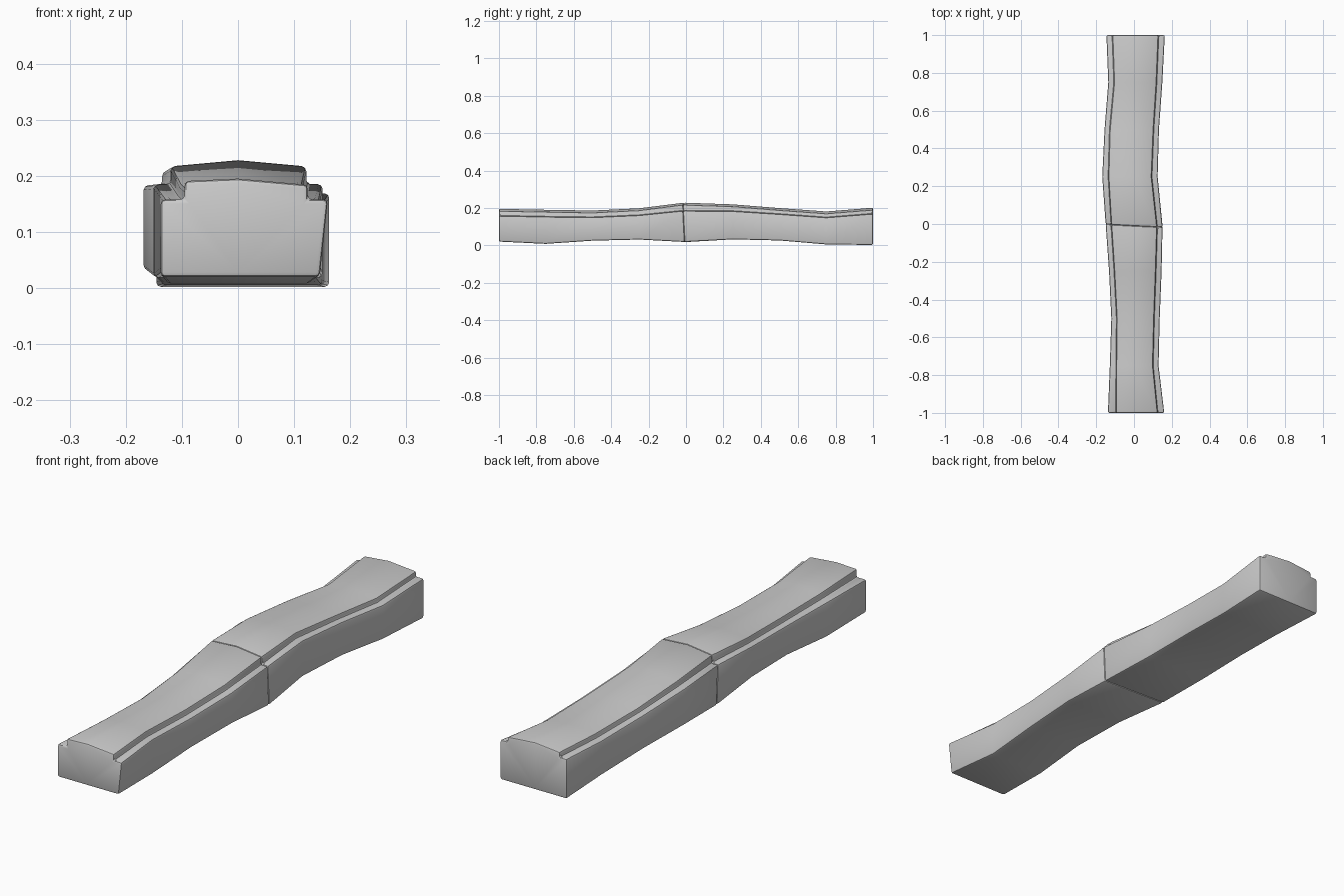
import bpy, bmesh

if "Cube" in bpy.data.objects:
    bpy.data.objects.remove(bpy.data.objects["Cube"])

# Stations along the curb:
# y, left outer, left inner, right inner, right outer, bottom z, ledge z, crown z
STATIONS = [
    (-1.00, -.138, -.095, .125, .161, .020, .158, .195),
    (-0.75, -.128, -.094, .100, .130, .008, .153, .190),
    (-0.50, -.120, -.091, .106, .136, .025, .150, .186),
    (-0.25, -.132, -.104, .115, .146, .031, .161, .198),
    (-0.005, -.150, -.120, .122, .151, .018, .185, .228),
    (0.25, -.168, -.135, .093, .125, .032, .183, .219),
    (0.50, -.156, -.128, .103, .132, .026, .167, .199),
    (0.75, -.136, -.105, .119, .150, .005, .149, .181),
    (1.00, -.146, -.114, .129, .163, .002, .169, .201),
]


def section(s):
    y, lo, li, ri, ro, zb, zl, zt = s
    drop = .004 if y == -1 else .011
    lean = .015 if y == -1 else 0
    pts = [(lo, zb), (0, zb), (ro - lean, zb), (ro, zl), (ri, zl), (ri, zt - .011),
           (0, zt), (li, zt - drop), (li, zl), (lo, zl)]
    # the joint in the middle is slightly skewed
    skew = (lambda x, z: -.05 * x - .05 * (z - .12)) if abs(y) < .1 else (lambda x, z: 0)
    return [(x, y + skew(x, z), z) for x, z in pts]


def stone(name, stations):
    bm = bmesh.new()
    rings = [[bm.verts.new(p) for p in section(s)] for s in stations]
    for a, b in zip(rings, rings[1:]):
        for i in range(len(a)):
            j = (i + 1) % len(a)
            bm.faces.new((a[i], a[j], b[j], b[i]))
    bm.faces.new(rings[0])
    bm.faces.new(rings[-1])
    bmesh.ops.recalc_face_normals(bm, faces=bm.faces)
    mesh = bpy.data.meshes.new(name)
    bm.to_mesh(mesh)
    bm.free()
    ob = bpy.data.objects.new(name, mesh)
    bpy.context.collection.objects.link(ob)
    # worn edges
    bev = ob.modifiers.new("worn_edges", 'BEVEL')
    bev.width = .008
    bev.segments = 2
    bev.limit_method = 'ANGLE'
    bev.angle_limit = .7
    bpy.ops.object.select_all(action='DESELECT')
    ob.select_set(True)
    bpy.context.view_layer.objects.active = ob
    bpy.ops.object.modifier_apply(modifier=bev.name)
    bpy.ops.object.shade_smooth_by_angle(angle=.6)


# Two curb stones meeting at the middle joint
stone("front_curb_stone", STATIONS[:5])
stone("back_curb_stone", STATIONS[4:])
